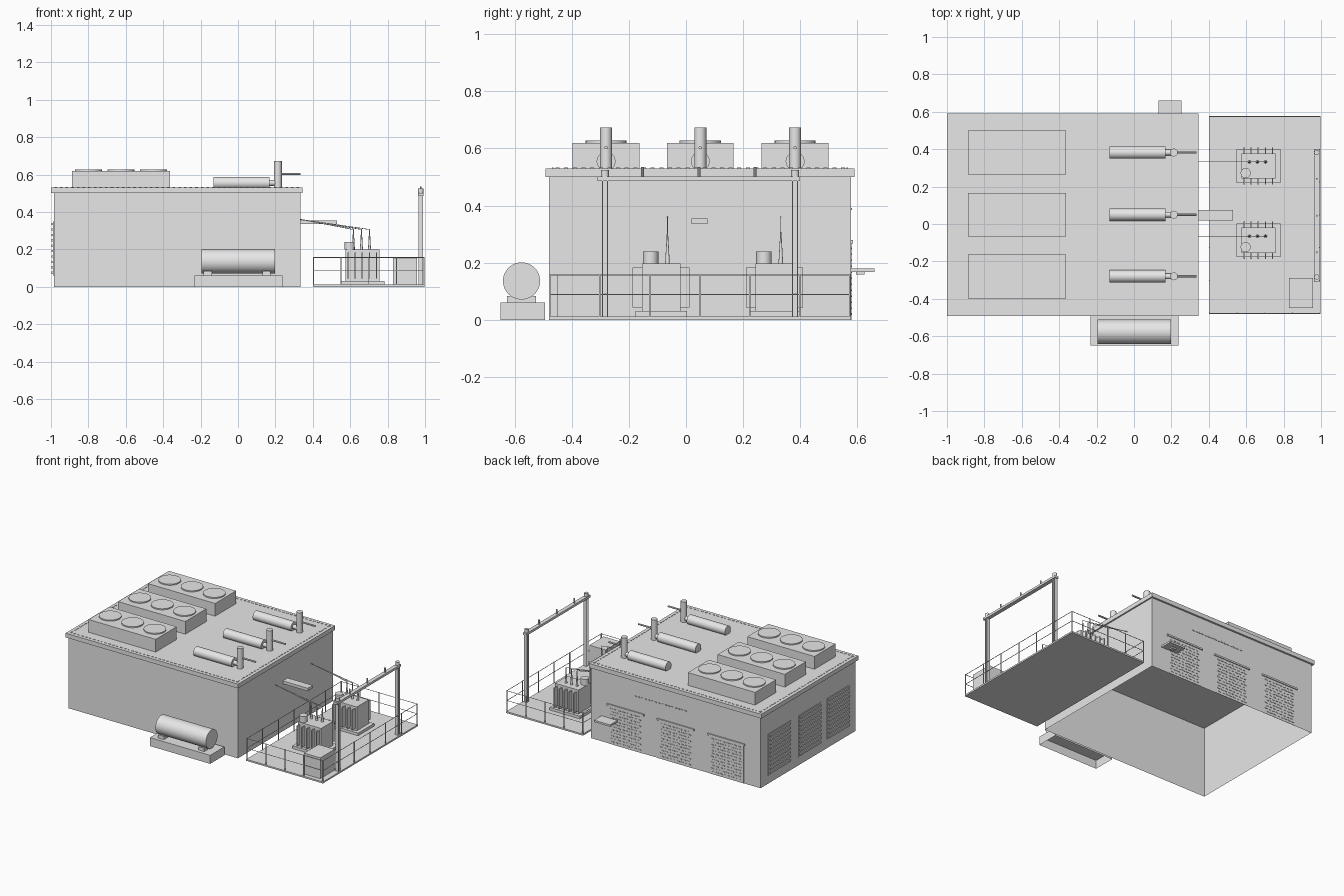
import bpy, bmesh
from math import radians
from mathutils import Matrix, Vector

old = bpy.data.objects.get("Cube")
if old:
    bpy.data.objects.remove(old, do_unlink=True)

GREY = (0.8, 0.8, 0.8, 1)
grey = bpy.data.materials.new("light_grey")
grey.use_nodes = True
grey.diffuse_color = GREY
grey.node_tree.nodes["Principled BSDF"].inputs["Base Color"].default_value = GREY


class Part:
    """Collects simple solids into one named mesh object."""

    def __init__(self, name):
        self.name, self.bm = name, bmesh.new()

    def box(self, x, y, z, open_faces=()):
        lo, hi = Vector((x[0], y[0], z[0])), Vector((x[1], y[1], z[1]))
        m = Matrix.Translation((lo + hi) / 2) @ Matrix.Diagonal((*(hi - lo), 1))
        verts = bmesh.ops.create_cube(self.bm, size=1, matrix=m)["verts"]
        self.bm.normal_update()
        faces = {f for v in verts for f in v.link_faces}
        drop = [f for f in faces if round(f.normal.z) in open_faces and abs(f.normal.z) > 0.5]
        bmesh.ops.delete(self.bm, geom=drop, context="FACES_ONLY")
        return self

    def block(self, cx, cy, z, sx, sy):
        return self.box((cx - sx / 2, cx + sx / 2), (cy - sy / 2, cy + sy / 2), z)

    def rod(self, a, b, r, r2=None, sides=24):
        a, b = Vector(a), Vector(b)
        turn = (b - a).to_track_quat("Z", "Y").to_matrix().to_4x4()
        verts = bmesh.ops.create_cone(
            self.bm, cap_ends=True, segments=sides, radius1=r,
            radius2=r if r2 is None else r2, depth=(b - a).length,
            matrix=Matrix.Translation((a + b) / 2) @ turn)["verts"]
        if sides > 8:
            for f in {f for v in verts for f in v.link_faces}:
                f.smooth = len(f.verts) == 4
        return self

    def done(self):
        mesh = bpy.data.meshes.new(self.name)
        self.bm.to_mesh(mesh)
        self.bm.free()
        mesh.materials.append(grey)
        obj = bpy.data.objects.new(self.name, mesh)
        bpy.context.collection.objects.link(obj)
        return obj


def spread(a, b, n):
    return [a + (b - a) * i / (n - 1) for i in range(n)]


# Main hall: open-bottomed shell under an overhanging roof slab
X0, X1, Y0, Y1 = -0.985, 0.335, -0.48, 0.577
Part("hall_walls").box((X0, X1), (Y0, Y1), (0, 0.5), (-1, 1)).done()
Part("roof_slab").box((-1, 0.345), (-0.492, 0.59), (0.5, 0.53)).done()

# Row of bolts around the roof edge
bolts = Part("roof_bolts")
for x in spread(-0.975, 0.32, 44):
    for y in (-0.467, 0.565):
        bolts.block(x, y, (0.53, 0.533), 0.014, 0.006)
for y in spread(-0.45, 0.55, 34):
    for x in (-0.975, 0.32):
        bolts.block(x, y, (0.53, 0.533), 0.006, 0.014)
bolts.done()

for i, y in enumerate((-0.28, 0.05, 0.382), 1):
    # Rooftop cooler with three fan rings
    cooler = Part(f"roof_cooler_{i}")
    cooler.box((-0.888, -0.364), (y - 0.117, y + 0.117), (0.53, 0.62))
    for x in spread(-0.8, -0.452, 3):
        cooler.rod((x, y, 0.62), (x, y, 0.628), 0.072)
    cooler.done()

    # Exhaust silencer, connecting pipe, stack and side outlet
    Part(f"exhaust_silencer_{i}").rod((-0.13, y, 0.555), (0.168, y, 0.555), 0.033).rod(
        (0.168, y, 0.555), (0.21, y, 0.555), 0.015).done()
    Part(f"exhaust_stack_{i}").rod((0.213, y, 0.53), (0.213, y, 0.673), 0.021).rod(
        (0.213, y, 0.603), (0.335, y, 0.603), 0.006, sides=8).done()

# Louvres on the end wall
for i, y in enumerate((-0.29, 0.03, 0.37), 1):
    louvre = Part(f"end_louvre_{i}").block(X0 - 0.002, y, (0.06, 0.35), 0.004, 0.25)
    for z in spread(0.075, 0.335, 10):
        louvre.block(X0 - 0.007, y, (z - 0.006, z + 0.006), 0.01, 0.23)
    louvre.done()

# Slatted shutters with lintels on the back wall
for i, x in enumerate((0.065, -0.325, -0.72), 1):
    shutter = Part(f"back_shutter_{i}").block(x, Y1 + 0.001, (0, 0.27), 0.27, 0.002)
    shutter.block(x, Y1 + 0.004, (0.268, 0.28), 0.29, 0.008)
    for row, z in enumerate(spread(0.02, 0.25, 12)):
        for dx in spread(-0.11, 0.1, 8):
            shutter.block(x + dx + 0.01 * (row % 2), Y1 + 0.003,
                          (z - 0.003, z + 0.003), 0.018, 0.004)
    shutter.done()

# Slotted vent strip, back shelf and cable duct
strip = Part("back_vent_strip")
for x in spread(-0.4, -0.01, 16):
    strip.block(x, Y1 + 0.002, (0.385, 0.392), 0.016, 0.004)
strip.done()
Part("back_canopy").box((0.13, 0.255), (Y1, 0.66), (0.167, 0.18)).block(
    0.192, 0.61, (0.158, 0.167), 0.03, 0.03).done()
Part("cable_duct").box((X1, 0.53), (0.02, 0.075), (0.335, 0.355)).done()

# Fuel tank on saddles and a plinth
Part("tank_plinth").box((-0.232, 0.238), (-0.65, -0.493), (0, 0.06), (-1,)).done()
Part("fuel_tank").rod((-0.195, -0.576, 0.136), (0.198, -0.576, 0.136), 0.065, sides=40).done()
saddles = Part("tank_saddles")
for x in (-0.162, 0.153):
    saddles.block(x, -0.576, (0.06, 0.083), 0.044, 0.1)
saddles.done()

# Switchyard slab
SX0, SX1 = 0.4, 0.998
Part("yard_slab").box((SX0, SX1), (Y0, Y1), (0, 0.011)).done()

# Perimeter railing: posts with mid and top rails
fence = Part("yard_railing")
fx, fy = (SX0 + 0.003, SX1 - 0.003), (Y0 + 0.003, Y1 - 0.003)
posts = {(x, y) for x in spread(*fx, 5) for y in fy} | {(x, y) for x in fx for y in spread(*fy, 7)}
for x, y in sorted(posts):
    fence.block(x, y, (0.011, 0.16), 0.005, 0.005)
for z in (0.088, 0.157):
    for y in fy:
        fence.rod((fx[0], y, z), (fx[1], y, z), 0.002, sides=6)
    for x in fx:
        fence.rod((x, fy[0], z), (x, fy[1], z), 0.002, sides=6)
fence.done()

# Transformers
TX = 0.665
for i, y in enumerate((-0.087, 0.31), 1):
    Part(f"transformer_base_{i}").block(TX, y, (0.011, 0.03), 0.235, 0.18).done()
    Part(f"transformer_body_{i}").block(TX, y, (0.03, 0.198), 0.182, 0.134).done()
    fins = Part(f"cooling_fins_{i}")
    for x in spread(TX - 0.076, TX + 0.076, 5):
        for side in (-1, 1):
            fins.block(x, y + side * 0.083, (0.043, 0.183), 0.007, 0.034)
    fins.done()
    Part(f"oil_drum_{i}").rod((0.597, y - 0.037, 0.198), (0.597, y - 0.037, 0.24), 0.027).done()
    # Tapered bushings with cables running to the hall wall
    bushings, cables = Part(f"bushings_{i}"), Part(f"cables_{i}")
    by = y + 0.022
    for x in (0.617, 0.66, 0.703):
        bushings.rod((x, by, 0.198), (x, by, 0.307), 0.008, 0.002, sides=12)
        cables.rod((X1, by, 0.36), (x, by, 0.306), 0.0018, sides=6)
    bushings.done()
    cables.done()

# Control cabinet
Part("control_cabinet").box((0.83, 0.957), (-0.45, -0.29), (0.011, 0.158)).done()

# Line gantry: two H-section columns, cross beam and insulators
GX = 0.977
gantry = Part("line_gantry")
for y in (-0.284, 0.382):
    gantry.block(GX, y, (0.011, 0.487), 0.006, 0.02)
    for side in (-1, 1):
        gantry.block(GX, y + side * 0.009, (0.011, 0.487), 0.024, 0.004)
    gantry.rod((GX, y, 0.5), (GX, y, 0.525), 0.014, sides=16)
gantry.box((GX - 0.014, GX + 0.014), (-0.31, 0.4), (0.486, 0.502))
for y in (-0.152, 0.045, 0.242):
    gantry.rod((GX, y, 0.502), (GX, y, 0.535), 0.005, sides=8)
gantry.done()
